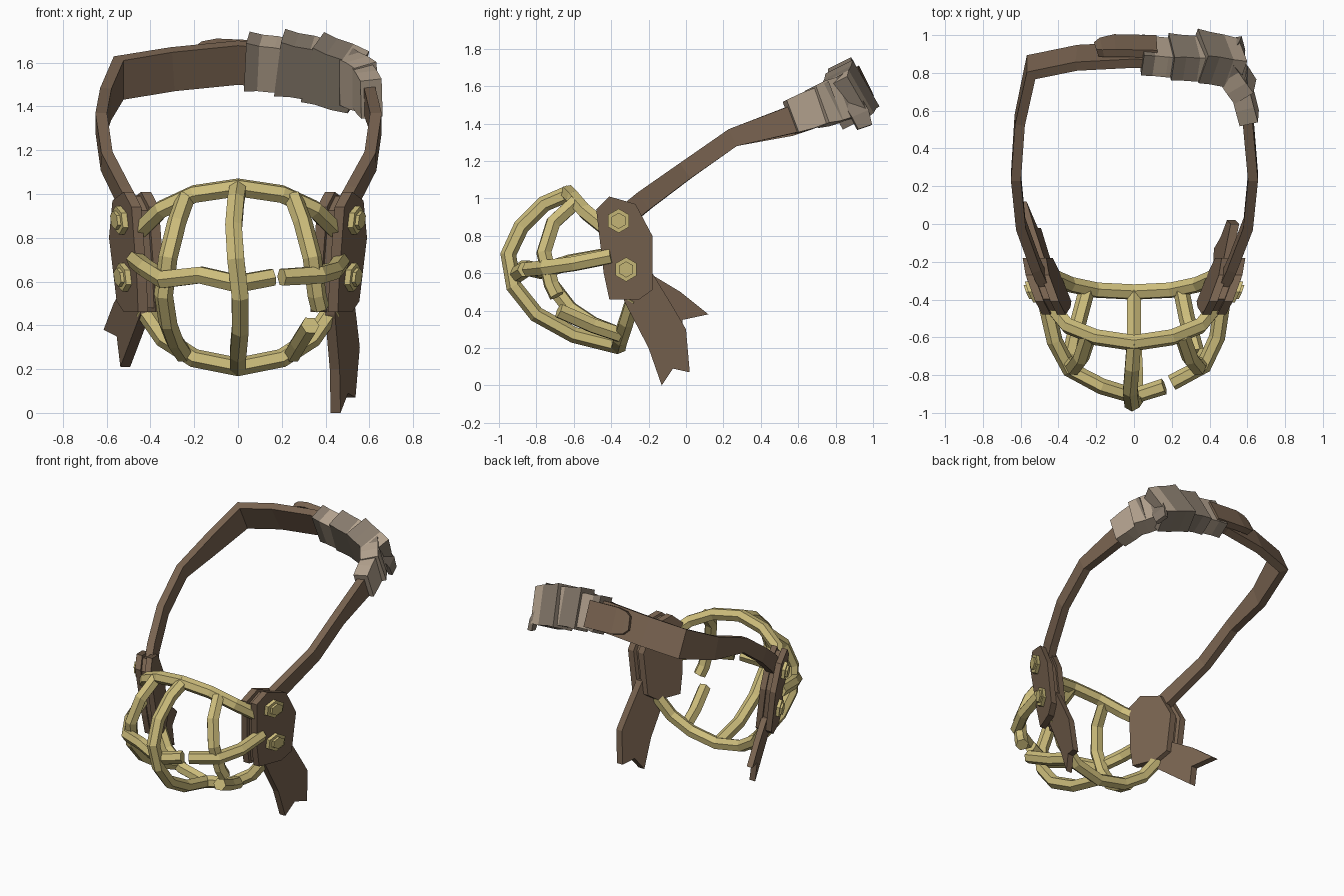
import bpy, bmesh, math
from mathutils import Vector

cube = bpy.data.objects.get("Cube")
if cube:
    bpy.data.objects.remove(cube, do_unlink=True)


def material(name, rgb):
    m = bpy.data.materials.new(name)
    m.use_nodes = True
    m.diffuse_color = (*rgb, 1)
    m.node_tree.nodes["Principled BSDF"].inputs["Base Color"].default_value = (*rgb, 1)
    return m


leather = material("brown leather", (0.19, 0.125, 0.08))
brass = material("pale brass", (0.61, 0.51, 0.2))
cloth = material("light cloth", (0.45, 0.36, 0.27))
stain = material("stained cloth", (0.24, 0.195, 0.15))


def finish(name, bm, *mats):
    bmesh.ops.recalc_face_normals(bm, faces=bm.faces)
    mesh = bpy.data.meshes.new(name)
    bm.to_mesh(mesh)
    bm.free()
    for m in mats:
        mesh.materials.append(m)
    obj = bpy.data.objects.new(name, mesh)
    bpy.context.collection.objects.link(obj)
    return obj


def loft(path, section, up_at, scales=None):
    """Sweep a section (up, side) along a path with mitred corners."""
    bm = bmesh.new()
    pts = [Vector(p) for p in path]
    rings = []
    for i, p in enumerate(pts):
        a = (p - pts[i - 1]).normalized() if i else (pts[1] - p).normalized()
        b = (pts[i + 1] - p).normalized() if i < len(pts) - 1 else a
        t = (a + b).normalized()
        up = up_at(p)
        up = (up - t * up.dot(t)).normalized()
        side = t.cross(up) / max(t.dot(a), 0.6)
        s = scales[i] if scales else 1
        rings.append([bm.verts.new(p + up * u * s + side * v) for u, v in section])
    n = len(section)
    for r, q in zip(rings, rings[1:]):
        for k in range(n):
            bm.faces.new((r[k], r[(k + 1) % n], q[(k + 1) % n], q[k]))
    bm.faces.new(rings[0])
    bm.faces.new(rings[-1])
    return bm


def rect(h, w):
    return [(-h, -w), (h, -w), (h, w), (-h, w)]


# Wire cage
HEX = [(0.043 * math.cos(math.pi * k / 3), 0.043 * math.sin(math.pi * k / 3)) for k in range(6)]
CENTRE = Vector((0, -0.3, 0.65))


def wire(name, path):
    finish(name, loft(path, HEX, lambda p: p - CENTRE), brass)


def arch(half):
    return half + [(-x, y, z) for x, y, z in half[-2::-1]]


wire("upper_rim", arch([(-0.44, -0.43, 0.84), (-0.35, -0.54, 0.93),
                        (-0.2, -0.6, 1.0), (0, -0.63, 1.03)]))
wire("lower_rim", arch([(-0.43, -0.28, 0.47), (-0.34, -0.32, 0.34),
                        (-0.2, -0.35, 0.25), (0, -0.36, 0.21)]))
wire("centre_bar", [(0, -0.62, 1.03), (-0.01, -0.76, 0.97), (-0.02, -0.88, 0.85), (-0.01, -0.95, 0.7),
                    (0.01, -0.92, 0.53), (0.01, -0.8, 0.38), (0, -0.6, 0.27), (0, -0.36, 0.21)])
upper_bar = [(-0.24, -0.59, 0.98), (-0.28, -0.71, 0.87), (-0.32, -0.76, 0.71), (-0.34, -0.72, 0.54)]
wire("right_bar", upper_bar + [(-0.32, -0.62, 0.41), (-0.29, -0.5, 0.33), (-0.25, -0.35, 0.27)])
wire("left_bar_upper", [(-x * 1.06, y, z) for x, y, z in upper_bar] + [(0.375, -0.69, 0.48)])
wire("left_bar_stub", [(0.25, -0.35, 0.27), (0.28, -0.5, 0.32), (0.33, -0.68, 0.4)])
wire("cross_bar_long", [(-0.47, -0.4, 0.7), (-0.42, -0.62, 0.66), (-0.34, -0.77, 0.61),
                        (-0.17, -0.86, 0.63), (0, -0.91, 0.59), (0.16, -0.86, 0.62)])
wire("cross_bar_short", [(0.2, -0.84, 0.62), (0.37, -0.75, 0.63), (0.44, -0.6, 0.65), (0.47, -0.4, 0.69)])


# Cheek plates, studs and strap tails lie on slanted side planes
def side_x(y, z):
    return 0.5 + 0.4 * (y + 0.32) + 0.12 * (z - 0.73)


def slab(name, outline, inner, outer, sign, mat):
    bm = bmesh.new()
    a, b = [[bm.verts.new((sign * (side_x(y, z) + off), y, z)) for y, z in outline]
            for off in (inner, outer)]
    bm.faces.new(a)
    bm.faces.new(b)
    n = len(outline)
    for k in range(n):
        bm.faces.new((a[k], a[(k + 1) % n], b[(k + 1) % n], b[k]))
    return finish(name, bm, mat)


PLATE = [(-0.48, 0.94), (-0.41, 1.01), (-0.27, 0.97), (-0.18, 0.8),
         (-0.18, 0.51), (-0.25, 0.46), (-0.41, 0.46), (-0.44, 0.6)]
LONG_TAIL = [(-0.38, 0.6), (-0.33, 0.45), (-0.2, 0.2), (-0.13, 0), (-0.07, 0.09),
             (0.02, 0.07), (0, 0.3), (-0.07, 0.42), (-0.18, 0.6)]
SHORT_TAIL = [(-0.36, 0.6), (-0.32, 0.45), (-0.17, 0.33), (-0.02, 0.21), (-0.02, 0.35),
              (0.12, 0.38), (-0.03, 0.5), (-0.18, 0.59)]
for label, sign, tail in (("left", 1, LONG_TAIL), ("right", -1, SHORT_TAIL)):
    slab(label + "_outer_plate", PLATE, -0.02, 0.025, sign, leather)
    slab(label + "_inner_plate", PLATE, -0.1, -0.055, sign, leather)
    core = [(-0.33 + (y + 0.33) * 0.85, 0.73 + (z - 0.73) * 0.93) for y, z in PLATE]
    slab(label + "_plate_core", core, -0.06, -0.015, sign, leather)
    slab(label + "_strap_tail", tail, -0.065, -0.02, sign, leather)
    for level, y, z in (("upper", -0.36, 0.88), ("lower", -0.32, 0.62)):
        for part, r, low, high in (("stud", 0.065, 0.02, 0.05), ("stud_cap", 0.043, 0.05, 0.065)):
            ring = [(y + r * math.sin(k * math.pi / 3), z + r * math.cos(k * math.pi / 3)) for k in range(6)]
            slab(f"{label}_{level}_{part}", ring, low, high, sign, brass)


# Head strap
def tilt(p):
    return Vector((0, -0.45, 0.9))


finish("head_strap", loft(
    [(-0.47, -0.33, 0.9), (-0.52, -0.22, 0.99), (-0.6, 0, 1.15), (-0.625, 0.25, 1.325),
     (-0.605, 0.55, 1.41), (-0.545, 0.83, 1.53), (-0.3, 0.88, 1.57), (0, 0.895, 1.6),
     (0.35, 0.88, 1.57), (0.52, 0.8, 1.51), (0.6, 0.6, 1.43), (0.63, 0.25, 1.325),
     (0.605, 0, 1.15), (0.52, -0.22, 0.99), (0.47, -0.33, 0.9)],
    rect(1, 0.026), tilt,
    [0.055, 0.055, 0.05, 0.05, 0.078, 0.1, 0.1, 0.1, 0.1, 0.09, 0.075, 0.05, 0.05, 0.055, 0.055]), leather)
finish("strap_overlap", loft(
    [(-0.2, 0.925, 1.62), (-0.17, 0.935, 1.62), (-0.1, 0.945, 1.62), (0.12, 0.94, 1.61)],
    rect(1, 0.022), tilt, [0.045, 0.075, 0.09, 0.09]), leather)

# Cloth wrap: overlapping sleeves along the strap
SLEEVES = [
    ((0.61, 0.56, 1.435), (0.55, 0.79, 1.52), 0.1, 0.05, 0),
    ((0.59, 0.7, 1.49), (0.48, 0.86, 1.54), 0.115, 0.06, 0),
    ((0.55, 0.85, 1.51), (0.34, 0.89, 1.58), 0.135, 0.085, 1),
    ((0.4, 0.87, 1.565), (0.19, 0.885, 1.6), 0.13, 0.07, 1),
    ((0.24, 0.875, 1.585), (0.04, 0.895, 1.605), 0.115, 0.06, 0),
]
for i, (start, end, high, thick, base) in enumerate(SLEEVES):
    s, e = Vector(start), Vector(end)
    bm = loft([s, s.lerp(e, 0.35), s.lerp(e, 0.7), e], rect(high, thick), tilt, [0.92, 1, 1, 1.08])
    # Stain the upper or lower stretch of each sleeve
    for f in bm.faces:
        c = f.calc_center_median()
        along = (c - s).dot(e - s) / (e - s).length_squared
        flipped = along > 0.68 if base == 0 else (along < 0.3 and c.z > s.z)
        f.material_index = int(bool(base) != flipped)
    finish(f"cloth_sleeve_{i + 1}", bm, cloth, stain)
finish("cloth_loose_end", loft([(0.53, 0.88, 1.53), (0.56, 0.93, 1.45), (0.565, 0.955, 1.38)],
                               rect(0.05, 0.015), lambda p: Vector((-0.3, 1, 0.6)), [1, 1, 0.8]), stain)
